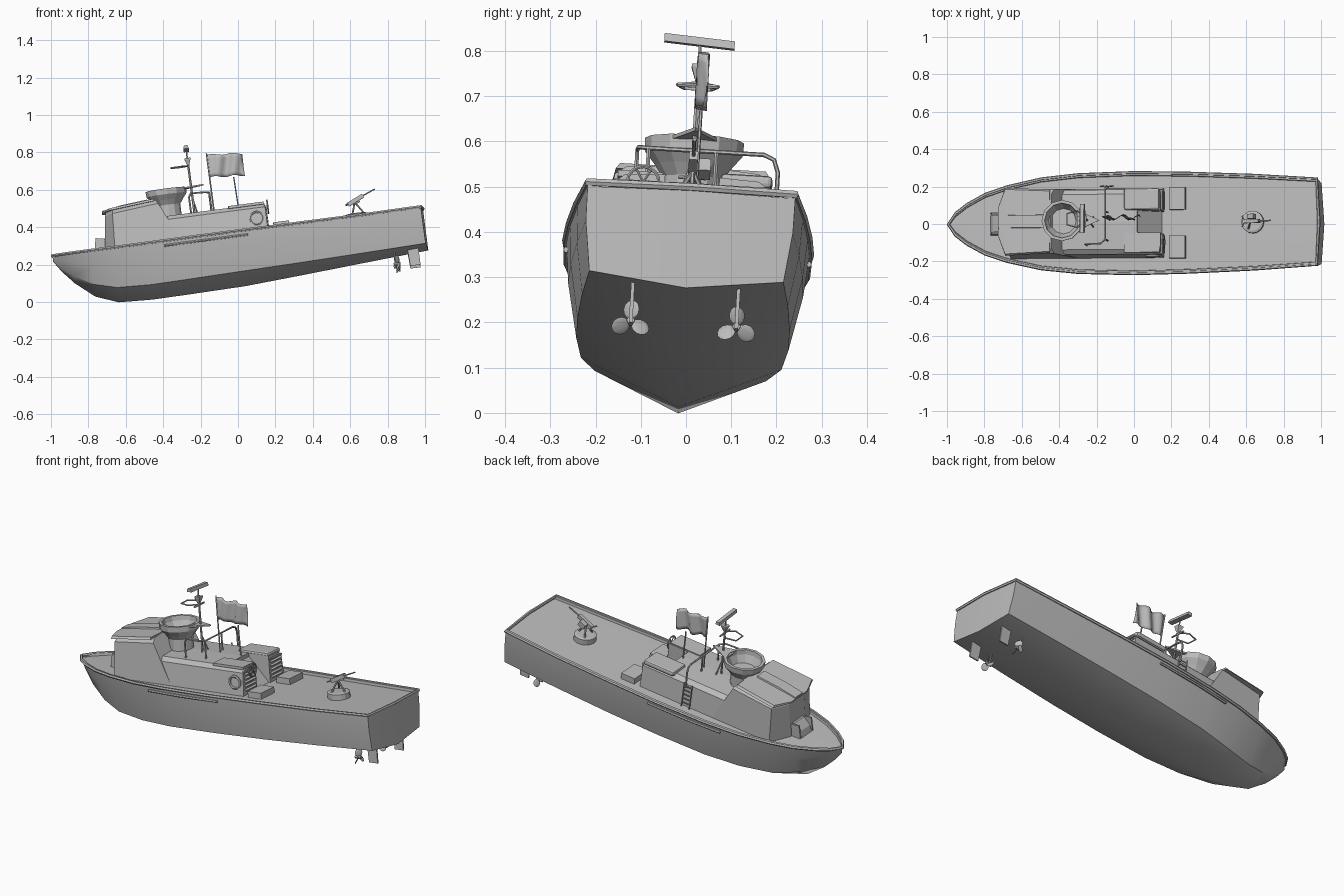
import bpy, bmesh, math
from mathutils import Matrix, Vector

cube = bpy.data.objects.get("Cube")
if cube:
    bpy.data.objects.remove(cube, do_unlink=True)

# The boat is built level, then trimmed bow-down with a slight list
TRIM = (Matrix.Translation((0, 0.005, 0.37)) @ Matrix.Rotation(-0.06, 4, 'X')
        @ Matrix.Rotation(-0.13, 4, 'Y'))

grey = bpy.data.materials.new("hull_grey")
grey.use_nodes = True
grey.diffuse_color = (0.5, 0.5, 0.5, 1)
grey.node_tree.nodes["Principled BSDF"].inputs["Base Color"].default_value = (0.5, 0.5, 0.5, 1)


def place(name, mesh, smooth=None):
    obj = bpy.data.objects.new(name, mesh)
    bpy.context.collection.objects.link(obj)
    mesh.materials.clear()
    mesh.materials.append(grey)
    obj.matrix_world = TRIM
    if smooth:
        bpy.ops.object.select_all(action='DESELECT')
        obj.select_set(True)
        bpy.context.view_layer.objects.active = obj
        bpy.ops.object.shade_smooth_by_angle(angle=math.radians(smooth))
    return obj


def finish(name, bm, smooth=None):
    bmesh.ops.remove_doubles(bm, verts=bm.verts, dist=1e-5)
    bmesh.ops.recalc_face_normals(bm, faces=bm.faces)
    mesh = bpy.data.meshes.new(name)
    bm.to_mesh(mesh)
    bm.free()
    return place(name, mesh, smooth)


def loft(name, rings, smooth=None, closed=True):
    bm = bmesh.new()
    rows = [[bm.verts.new(p) for p in ring] for ring in rings]
    n = len(rows[0])
    for a, b in zip(rows, rows[1:]):
        for i in range(n if closed else n - 1):
            j = (i + 1) % n
            bm.faces.new((a[i], a[j], b[j], b[i]))
    bm.faces.new(rows[0])
    bm.faces.new(rows[-1])
    return finish(name, bm, smooth)


def box(name, center, size, tilt=0, bevel=0):
    bm = bmesh.new()
    bmesh.ops.create_cube(bm, size=1, matrix=Matrix.Translation(center)
                          @ Matrix.Rotation(tilt, 4, 'Y') @ Matrix.Diagonal((*size, 1)))
    if bevel:
        bmesh.ops.bevel(bm, geom=bm.edges[:], offset=bevel, segments=2, affect='EDGES', profile=0.5)
    return finish(name, bm)


def tube(name, points, radius, cyclic=False):
    curve = bpy.data.curves.new(name, 'CURVE')
    curve.dimensions = '3D'
    curve.bevel_depth = radius
    curve.bevel_resolution = 1
    curve.use_fill_caps = True
    spline = curve.splines.new('POLY')
    spline.points.add(len(points) - 1)
    for p, co in zip(spline.points, points):
        p.co = (*co, 1)
    spline.use_cyclic_u = cyclic
    temp = bpy.data.objects.new(name, curve)
    mesh = bpy.data.meshes.new_from_object(temp)
    bpy.data.objects.remove(temp)
    return place(name, mesh, 50)


def circle(center, radius, axis, n=16):
    out = []
    for i in range(n):
        a = 2 * math.pi * i / n
        u, v = radius * math.cos(a), radius * math.sin(a)
        out.append(Vector(center) + Vector((0, u, v) if axis == 'X' else (u, 0, v)))
    return out


def lathe(name, center, profile, n=12):
    rings = [[(center[0] + r * math.cos(2 * math.pi * i / n),
               center[1] + r * math.sin(2 * math.pi * i / n), center[2] + z)
              for i in range(n)] for r, z in profile]
    return loft(name, rings)


# Hull stations: x, deck half width, deck z, chine half width, chine z, keel z
stations = [
    (-1.0, 0, .012, 0, -.02, -.025), (-.96, .058, .01, .02, -.07, -.085),
    (-.9, .105, .008, .055, -.12, -.155), (-.8, .16, .005, .1, -.18, -.24),
    (-.68, .2, .002, .145, -.215, -.286), (-.5, .24, 0, .19, -.226, -.295),
    (-.3, .261, 0, .222, -.225, -.293), (0, .27, 0, .235, -.22, -.288),
    (.3, .264, 0, .235, -.215, -.27), (.65, .25, 0, .228, -.207, -.247),
    (.985, .23, .004, .215, -.198, -.225)]


def half_section(x, dw, dz, cw, cz, kz):
    pts = [(0, kz), (cw, cz), (cw * .45 + dw * .55 + min(.006, cw * .1), cz * .45 + dz * .55),
           (dw, dz), (max(dw - .014, 0), dz), (max(dw - .016, 0), dz - .014), (0, dz - .012)]
    bulge = .012 if x > .9 else 0
    return [(x + bulge * (1 - y / .23), y, z) for y, z in pts]


hull = loft("hull", [half_section(*s) for s in stations], smooth=25, closed=False)
mirror = hull.modifiers.new("mirror", 'MIRROR')
mirror.use_axis = (False, True, False)

# Rub rail right round the deck edge
edge = [(s[0], s[1], s[2] - .005) for s in reversed(stations)]
tube("rub_rail", edge + [(x, -y, z) for x, y, z in reversed(edge[:-1])] + [(.997, 0, 0)], .009, True)
for side, label in ((1, "left"), (-1, "right")):
    tube(label + "_fender_strip", [(x, side * y, -.032) for x, y in ((-.4, .252), (-.2, .266), (.05, .268))], .007)


# Deckhouse
def house_ring(xb, xt, wb, wt, z, crown):
    side = [(wb, -.015), (wt, z - .02), (wt - .025, z)]
    prof = side + [(0, z + crown)] + [(-y, h) for y, h in reversed(side)]
    return [(xb + (xt - xb) * max(h, 0) / z, y, h) for y, h in prof]


loft("wheelhouse", [house_ring(-.72, -.69, .07, .068, .195, .006),
                    house_ring(-.665, -.652, .186, .172, .2, .014),
                    house_ring(-.3, -.415, .186, .172, .222, .012)])
loft("low_house", [house_ring(x, x, .186, .173, .13, .006) for x in (-.45, .035)])


def slab_ring(x, w, z, t):
    return [(x, -w, z), (x, w, z), (x, w * .95, z + t), (x, -w * .95, z + t)]


loft("roof_brow", [slab_ring(-.708, .075, .193, .008), slab_ring(-.668, .182, .197, .012),
                   slab_ring(-.425, .17, .218, .012)])
loft("roof_ridge", [slab_ring(-.706, .035, .198, .01), slab_ring(-.6, .035, .216, .01),
                    slab_ring(-.46, .035, .23, .008)])
loft("companionway_ramp", [[(.03, y, .12), (.15, y, -.012), (.03, y, -.012)] for y in (-.062, .062)])
for side, label in ((1, "left"), (-1, "right")):
    block = [(.06, -.015), (.186, -.015), (.173, .11), (.148, .13), (.06, .134)]
    loft(label + "_engine_box", [[(x, side * y, z) for y, z in block] for x in (.03, .16)])
    for i in range(5):
        box(f"{label}_louver_{i}", (.162, side * .118, .015 + i * .021), (.014, .095, .007), .5)
    box(label + "_louver_sill", (.162, side * .118, .113), (.012, .105, .008))
    box(label + "_deck_locker", (.235, side * .13, .003), (.085, .12, .034))
box("left_hatch_hood", (.06, .12, .132), (.19, .115, .028), bevel=.01)
box("right_hatch_cover", (.06, -.115, .132), (.19, .1, .014))

# Foredeck box with cheek plates
loft("foredeck_box", [[(-.775, y, -.01), (-.76, y, .025), (-.72, y, .06), (-.69, y, .06), (-.69, y, -.01)]
                      for y in (-.045, .045)])
for side, label in ((1, "left"), (-1, "right")):
    box(label + "_cheek_plate", (-.74, side * .055, .025), (.055, .008, .075), .2)

# Flared gun tub on the roof
lathe("gun_tub", (-.352, 0, 0), [(.066, .11), (.066, .195), (.085, .222), (.108, .25), (.11, .28),
                                 (.094, .28), (.09, .255), (.068, .215)])

# Mast with radar bar and yards
mast_x = -.217
tube("mast", [(mast_x, 0, .12), (mast_x, 0, .435)], .006)
tube("radar_stem", [(mast_x, 0, .43), (mast_x, 0, .478)], .004)
loft("radar_bar", [[(mast_x + x, y, .482 - .06 * y + z) for x, z in
                    ((-.014, -.008), (.014, -.008), (.01, .01), (-.01, .01))] for y in (-.08, .076)])
tube("mast_loop", [(mast_x, .01, .39), (-.255, .045, .39), (-.31, .03, .39),
                   (-.31, -.03, .39), (-.255, -.045, .39), (mast_x, -.01, .39)], .004, True)
tube("mast_yard", [(mast_x, -.045, .385), (mast_x, .045, .385)], .005)
loft("mast_top", [[(mast_x + x * w, y * w, z) for x, y in ((-1, -1), (1, -1), (1, 1), (-1, 1))]
                  for w, z in ((.006, .395), (.016, .425), (.016, .432))])
loft("mast_platform", [[(-.27, -.055, z), (-.15, 0, z + .008), (-.27, .055, z)] for z in (.268, .276)])
for side, label in ((1, "left"), (-1, "right")):
    tube(label + "_mast_stay", [(-.2, side * .03, .125), (mast_x, 0, .22)], .004)

# Handrail on the low house
tube("handrail", [(-.236, -.125, .12), (-.236, -.125, .215), (-.225, -.125, .235), (-.15, -.122, .232),
                  (-.125, -.1, .228), (-.125, .155, .228), (-.125, .178, .218), (-.125, .188, .19),
                  (-.125, .188, .1)], .005)
for i, y in enumerate((-.1, .05)):
    tube(f"handrail_post_{i}", [(-.125, y, .12), (-.125, y, .228)], .005)

# Boarding ladder on the left side
for i, x in enumerate((-.165, -.115)):
    tube(f"ladder_rail_{i}", [(x, .2, -.012), (x, .19, .125)], .004)
for i in range(5):
    z = .012 + i * .024
    tube(f"ladder_rung_{i}", [(-.165, .198 - z * .07, z), (-.115, .198 - z * .07, z)], .003)

# Flag, flagstaff and whip
tube("flagstaff", [(-.112, .01, .12), (-.112, .01, .445)], .004)
tube("whip_aerial", [(.02, .01, .12), (.016, .01, .3)], .004)
bm = bmesh.new()
cols, rows = 14, 6
grid = [[bm.verts.new((-.11 + .186 * i / cols,
                       .01 + .013 * math.sin(i * .95 + j * .35) * min(1, i / 3),
                       .436 - .12 * j / rows - .014 * i / cols + .004 * math.sin(i * .8)))
         for j in range(rows + 1)] for i in range(cols + 1)]
for a, b in zip(grid, grid[1:]):
    for j in range(rows):
        bm.faces.new((a[j], a[j + 1], b[j + 1], b[j]))
finish("flag", bm, 60).modifiers.new("cloth", 'SOLIDIFY').thickness = .002

# Steering wheel and life ring
wheel = (.175, -.108, .112)
tube("steering_wheel_rim", circle(wheel, .035, 'X'), .004, True)
for i in range(3):
    arm = Vector((0, math.cos(i * math.pi / 3), math.sin(i * math.pi / 3))) * .035
    tube(f"steering_wheel_spoke_{i}", [Vector(wheel) - arm, Vector(wheel) + arm], .003)
tube("life_ring", circle((.108, -.181, .056), .033, 'Y'), .007, True)

# Aft deck gun
lathe("gun_base", (.64, 0, -.014), [(.06, 0), (.06, .032), (.048, .036)], 16)
for i in range(3):
    a = 2 * math.pi * i / 3
    tube(f"gun_leg_{i}", [(.64 + .042 * math.cos(a), .042 * math.sin(a), .018), (.64, 0, .082)], .005)
box("gun_body", (.645, 0, .092), (.095, .02, .022), -.42)
box("ammunition_box", (.645, .026, .088), (.04, .026, .03), -.42)
tube("gun_barrel", [(.67, 0, .104), (.755, 0, .138)], .004)
tube("gun_grips", [(.592, -.03, .073), (.605, 0, .075), (.592, .03, .073)], .004)

# Propellers and rudders
for side, label in ((1, "left"), (-1, "right")):
    hub = Vector((.825, side * .117, -.283))
    tube(label + "_propeller_strut", [hub + Vector((-.01, 0, 0)), hub + Vector((-.01, 0, .085))], .005)
    tube(label + "_propeller_hub", [hub + Vector((-.022, 0, 0)), hub + Vector((.014, 0, 0))], .009)
    bm = bmesh.new()
    for i in range(3):
        bmesh.ops.create_uvsphere(bm, u_segments=10, v_segments=6, radius=1, matrix=(
            Matrix.Translation(hub) @ Matrix.Rotation(i * 2 * math.pi / 3, 4, 'X')
            @ Matrix.Translation((0, 0, .025)) @ Matrix.Rotation(side * .6, 4, 'Z')
            @ Matrix.Diagonal((.003, .021, .021, 1))))
    finish(label + "_propeller_blades", bm, 40)
    loft(label + "_rudder", [[(.885, y, -.2), (.945, y, -.2), (.945, y, -.302), (.89, y, -.302)]
                             for y in (side * .117 - .004, side * .117 + .004)])
